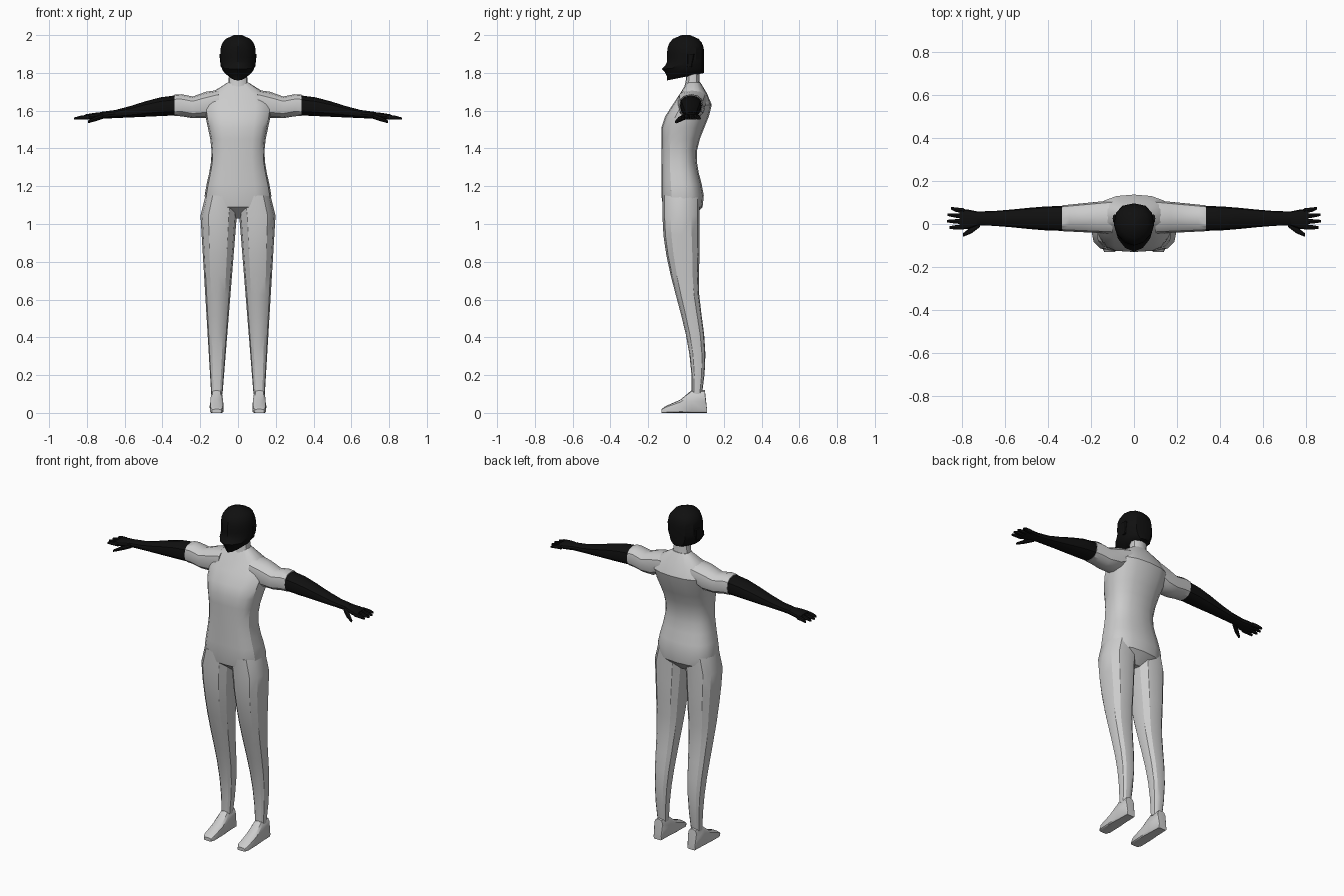
import bpy, bmesh
from math import sin, cos, pi, tau, sqrt, copysign, radians

cube = bpy.data.objects.get("Cube")
if cube:
    bpy.data.objects.remove(cube, do_unlink=True)


def material(name, value):
    result = bpy.data.materials.new(name)
    result.use_nodes = True
    colour = (value, value, value, 1)
    result.diffuse_color = colour
    shader = result.node_tree.nodes["Principled BSDF"]
    shader.inputs["Base Color"].default_value = colour
    return result


GREY = material("light grey suit", 0.6)
BLACK = material("black skin", 0.005)


def rounded(value, power):
    """Push a sine or cosine outward or inward to make a superellipse."""
    return copysign(abs(value) ** (2 / power), value)


def steps(start, end, count):
    return [start + (end - start) * i / count for i in range(count + 1)]


def clamp(value):
    return min(1, max(0, value))


def loft(name, colour, axis, rings, sides=12, low=2.4, high=2.4, mirror=False):
    """Skin rings (position, u range, v range, tilt) along an axis."""
    bm = bmesh.new()
    loops = []
    for position, (u_min, u_max), (v_min, v_max), tilt in rings:
        loop = []
        for k in range(sides):
            angle = tau * k / sides
            side, depth = cos(angle), sin(angle)
            power = low if depth < 0 else high
            u = (u_min + u_max + (u_max - u_min) * rounded(side, power)) / 2
            v = (v_min + v_max + (v_max - v_min) * rounded(depth, power)) / 2
            w = position + tilt * (v - v_min)
            place = {"x": (w, u, v), "y": (u, w, v), "z": (u, v, w)}
            loop.append(bm.verts.new(place[axis]))
        loops.append(loop)
    for lower, upper in zip(loops, loops[1:]):
        for k in range(sides):
            after = (k + 1) % sides
            bm.faces.new((lower[k], lower[after], upper[after], upper[k]))
    bm.faces.new(loops[0])
    bm.faces.new(loops[-1])
    bmesh.ops.recalc_face_normals(bm, faces=bm.faces)
    mesh = bpy.data.meshes.new(name)
    bm.to_mesh(mesh)
    bm.free()
    mesh.materials.append(colour)
    part = bpy.data.objects.new(name, mesh)
    bpy.context.collection.objects.link(part)
    bpy.ops.object.select_all(action="DESELECT")
    part.select_set(True)
    bpy.context.view_layer.objects.active = part
    bpy.ops.object.shade_smooth_by_angle(angle=radians(32))
    if mirror:
        part.modifiers.new("Mirror", "MIRROR")


def ring(position, u, v, u_radius, v_radius):
    """A ring given by its centre and its two radii."""
    return (position, (u - u_radius, u + u_radius), (v - v_radius, v + v_radius), 0)


def torso_ring(z):
    # Hips and chest swell around the waist; both ends close in
    swell = cos(tau * (z - 1.1) / 0.55)
    crotch = sqrt(clamp((z - 1.02) / 0.08))
    shoulder = sqrt(clamp((1.76 - z) / 0.1))
    width = (0.16 + 0.02 * swell) * crotch * shoulder
    front = max(-0.13, (z - 1.74) * 0.65) * crotch
    spine = 0.065 + 0.08 * (z - 1.1) + 0.03 * swell
    back = min(spine, 0.07 + (1.76 - z) * 0.6) * crotch
    return (z, (-width, width), (front, back), 0)


def leg_ring(z):
    # The thigh leans forward, the calf bulges backward
    rise = z - 0.1
    lean = (1 - cos(pi * clamp((z - 0.15) / 0.9))) / 2
    calf = cos(tau * (min(z, 0.8) - 0.3) / 0.8)
    inner = 0.082 - 0.08 * rise
    outer = min(0.142 + 0.06 * rise, 0.46 - z / 4)
    return (z, (inner, outer), (0.03 - 0.155 * lean, 0.085 + 0.018 * calf), 0)


def arm_ring(x):
    # The upper arm tapers smoothly into the wrist
    along = (x - 0.33) / 0.4
    bulk = (1 + cos(pi * along)) / 2
    height = 0.018 + 0.035 * bulk
    return ring(x, 0.026, 1.575 - 0.018 * along + height, 0.032 + 0.026 * bulk, height)


def head_ring(z):
    # Round skull above, narrow tilted jaw below, with a small nose
    reach = (z - 1.89) / (0.112 if z > 1.89 else 0.14)
    dome = sqrt(1 - abs(reach) ** 3)
    depth = dome if z > 1.89 else 1
    nose = 0.028 * clamp(1 - abs(z - 1.82) / 0.03)
    width = 0.094 * dome
    return (z, (-width, width), (-0.1 * depth - nose, 0.096 * depth), max(0, 1.86 - z) * 2)


# Torso and neck
loft("torso", GREY, "z", map(torso_ring, steps(1.03, 1.75, 12)), sides=16, low=3, high=2.4)
loft("neck", GREY, "z", [ring(1.7, 0, 0.035, 0.06, 0.05), ring(1.76, 0, 0.035, 0.05, 0.036),
                         ring(1.83, 0, 0.035, 0.045, 0.036)])

# Legs
loft("legs", GREY, "z", map(leg_ring, steps(0.1, 1.15, 10)), mirror=True)

# Feet, flat below and sloping from the ankle to the toes
foot = [(0.11, 0.03, 0.026), (0.1, 0.12, 0.03), (0.03, 0.12, 0.033),
        (-0.03, 0.07, 0.037), (-0.11, 0.035, 0.035), (-0.13, 0.02, 0.025)]
loft("feet", GREY, "y", [ring(y, 0.113, height / 2, half, height / 2)
                         for y, height, half in foot], low=7, high=3, mirror=True)

# Short sleeves growing out of the shoulders
sleeve = [(0.1, 1.6, 1.71), (0.17, 1.56, 1.7), (0.24, 1.56, 1.675),
          (0.3, 1.57, 1.687), (0.335, 1.572, 1.685)]
loft("sleeves", GREY, "x", [(x, (-0.05 + x / 20, 0.12 - x / 10), (bottom, top), 0)
                            for x, bottom, top in sleeve], mirror=True)

# Bare arms and palms
loft("arms", BLACK, "x", map(arm_ring, steps(0.33, 0.73, 5)), mirror=True)
loft("palms", BLACK, "x", [ring(0.72, 0.026, 1.575, 0.031, 0.018),
                           ring(0.77, 0.022, 1.57, 0.045, 0.017),
                           ring(0.81, 0.023, 1.566, 0.048, 0.014)], mirror=True)

# Fingers fan out from the palm, the middle ones longest
for i, name in enumerate(("index", "middle", "ring", "little")):
    y = -0.014 + i * 0.025
    tip = 0.868 - 0.006 * abs(i - 1.3) ** 2
    loft(name + "_fingers", BLACK, "x", [ring(0.79, y, 1.566, 0.012, 0.013),
                                         ring(0.83, y * 1.1, 1.563, 0.01, 0.011),
                                         ring(tip, y * 1.2, 1.558, 0.006, 0.006)],
         sides=8, mirror=True)
loft("thumbs", BLACK, "x", [ring(0.715, 0, 1.57, 0.014, 0.013),
                            ring(0.755, -0.028, 1.557, 0.016, 0.013),
                            ring(0.795, -0.052, 1.54, 0.008, 0.007)], sides=8, mirror=True)

# Head and ears
loft("head", BLACK, "z", map(head_ring, steps(1.76, 2, 12)), low=1.8, high=2.4)
loft("ears", BLACK, "z", [ring(1.83, 0.085, 0.018, 0.006, 0.012),
                          ring(1.9, 0.09, 0.025, 0.009, 0.02)], sides=8, mirror=True)
